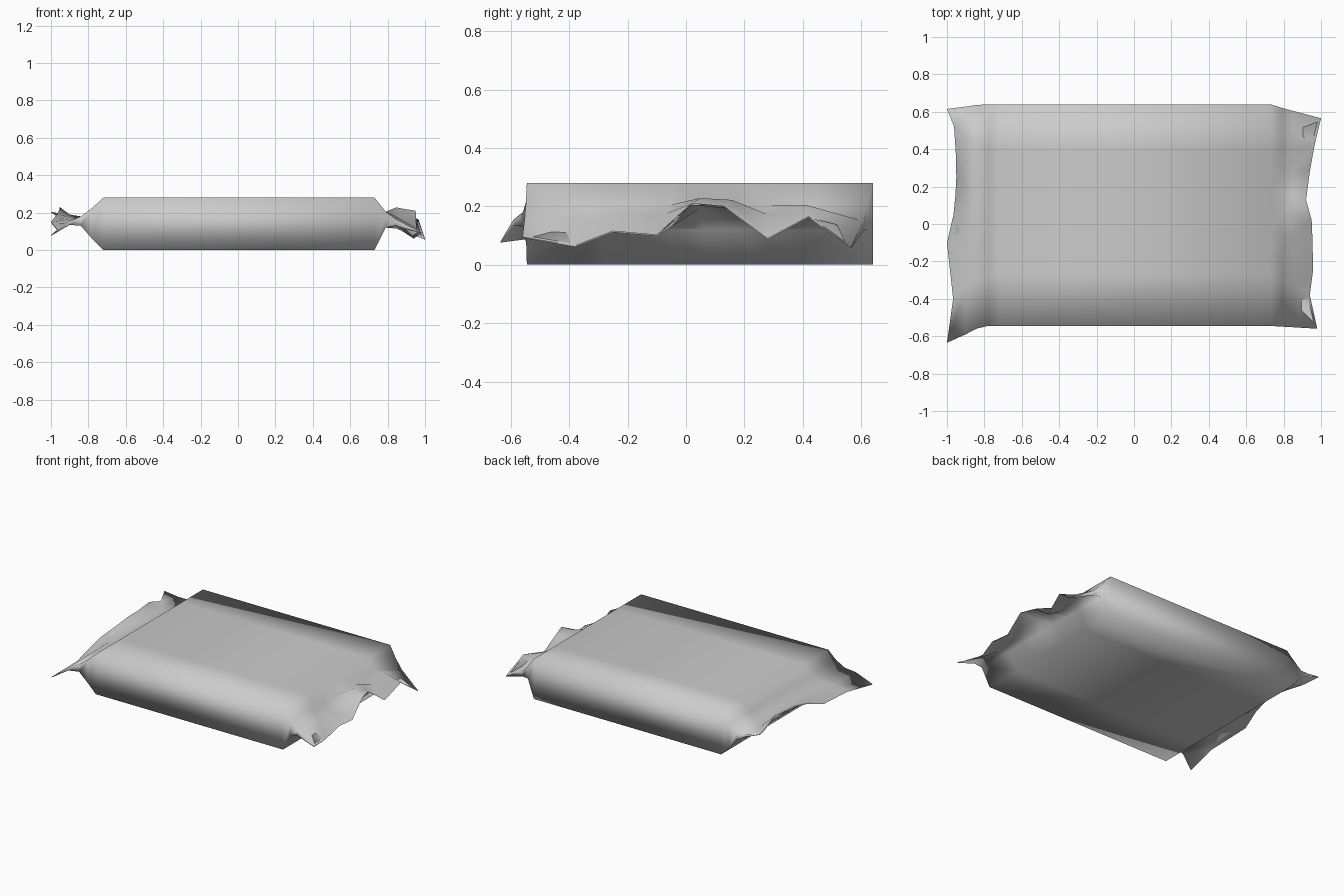
import bpy, bmesh

if "Cube" in bpy.data.objects:
    bpy.data.objects.remove(bpy.data.objects["Cube"])

# Columns across the wrapper (front to back)
BODY_Y = [-.545, -.27, -.15, -.04, .07, .18, .28, .4, .64]
RIGHT_Y = [-.56, -.38, -.25, -.1, .02, .13, .28, .42, .565]
LEFT_Y = [-.635, -.4, -.1, .05, .15, .25, .38, .52, .615]

# Crumpled rims: x and z at each column
RIGHT_X = [.98, .94, .957, .955, .95, .92, .94, .965, 1.0]
RIGHT_Z = [.095, .065, .115, .102, .21, .2, .09, .165, .06]
RIGHT_MID_Z = [.165, .157, .18, .175, .228, .222, .172, .205, .15]
LEFT_X = [-1, -.967, -1, -.965, -.955, -.95, -.953, -.962, -1]
LEFT_Z = [.08, .11, .15, .195, .215, .22, .23, .18, .205]
LEFT_MID_Z = [.155, .16, .165, .175, .18, .185, .19, .175, .185]


def blend(a, b, t):
    return [p + (q - p) * t for p, q in zip(a, b)]


def ring(xs, ys, top, bottom):
    """Closed section: top front-to-back, bottom back-to-front."""
    xs, top, bottom = [v if isinstance(v, list) else [v] * 9 for v in (xs, top, bottom)]
    return list(zip(xs, ys, top)) + list(zip(xs, ys, bottom))[::-1]


def lower(zs, d):
    return [z - d for z in zs]


# Sections from the left rim, through the bar, to the right rim
sections = [
    ring(LEFT_X, LEFT_Y, LEFT_Z, lower(LEFT_Z, .004)),
    ring(-.9, blend(BODY_Y, LEFT_Y, .5), LEFT_MID_Z, lower(LEFT_MID_Z, .02)),
    ring(-.84, blend(BODY_Y, LEFT_Y, .15), .18, .13),
    ring(-.78, BODY_Y, .225, .06),
    ring(-.72, BODY_Y, .28, 0),
    ring(.73, BODY_Y, .28, 0),
    ring(.79, blend(BODY_Y, RIGHT_Y, .25), .205, .12),
    ring(.845, blend(BODY_Y, RIGHT_Y, .45), RIGHT_MID_Z, lower(RIGHT_MID_Z, .035)),
    ring(RIGHT_X, RIGHT_Y, RIGHT_Z, lower(RIGHT_Z, .004)),
]

# Skin the wrapper
bm = bmesh.new()
rings = [[bm.verts.new(p) for p in s] for s in sections]
for a, b in zip(rings, rings[1:]):
    n = len(a)
    for i in range(n):
        j = (i + 1) % n
        bm.faces.new((a[i], b[i], b[j], a[j]))
bmesh.ops.recalc_face_normals(bm, faces=bm.faces)
for f in bm.faces:
    f.smooth = True

mesh = bpy.data.meshes.new("bar_wrapper")
bm.to_mesh(mesh)
bm.free()
bpy.context.collection.objects.link(bpy.data.objects.new("bar_wrapper", mesh))
